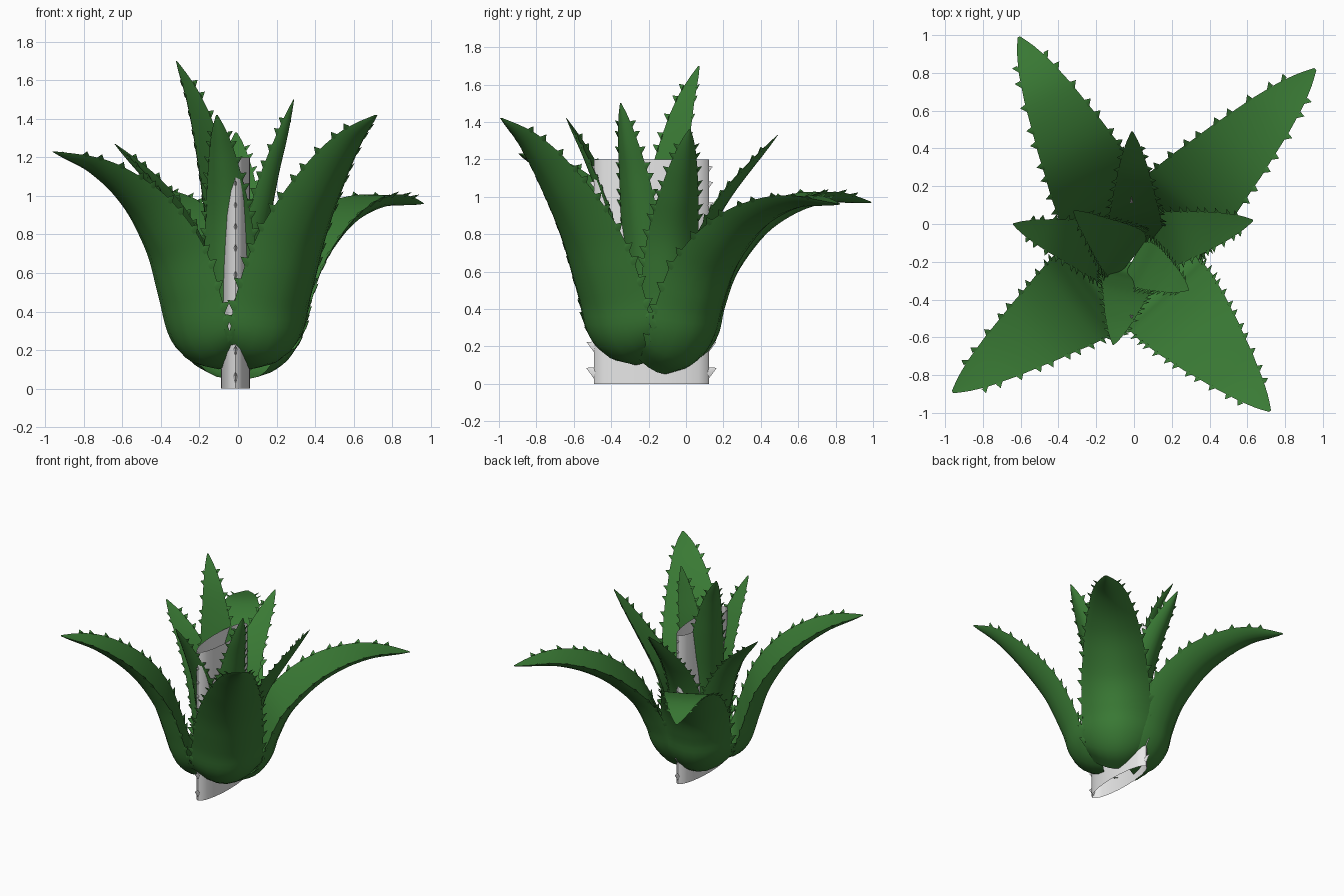
import bpy, bmesh, math
from mathutils import Vector

if "Cube" in bpy.data.objects:
    bpy.data.objects.remove(bpy.data.objects["Cube"])


def material(name, col):
    m = bpy.data.materials.new(name)
    m.diffuse_color = (*col, 1)
    m.use_nodes = True
    m.node_tree.nodes["Principled BSDF"].inputs["Base Color"].default_value = m.diffuse_color
    return m


GREEN = material("leaf green", (0.043, 0.2, 0.036))
GREY = material("pale grey", (0.8, 0.8, 0.8))
UP = Vector((0, 0, 1))


def lerp_table(table, t):
    for (a, va), (b, vb) in zip(table, table[1:]):
        if t <= b:
            return va + (vb - va) * (t - a) / (b - a)
    return table[-1][1]


def smooth_path(pts, n):
    """Catmull-Rom through pts, resampled evenly into n stations."""
    p = [pts[0] * 2 - pts[1]] + pts + [pts[-1] * 2 - pts[-2]]
    dense = []
    for i in range(1, len(p) - 2):
        a, b, c, d = p[i - 1:i + 3]
        for k in range(12):
            t = k / 12
            dense.append(0.5 * (2 * b + (c - a) * t + (2 * a - 5 * b + 4 * c - d) * t * t
                                + (3 * b - a - 3 * c + d) * t ** 3))
    dense.append(pts[-1])
    cum = [0]
    for a, b in zip(dense, dense[1:]):
        cum.append(cum[-1] + (b - a).length)
    out, j = [], 0
    for i in range(n):
        s = cum[-1] * i / (n - 1)
        while j < len(cum) - 2 and cum[j + 1] < s:
            j += 1
        f = (s - cum[j]) / (cum[j + 1] - cum[j])
        out.append(dense[j].lerp(dense[j + 1], f))
    return out


def blade(name, pts, side, half, thick, curl, mat, thorn_ts, thorn_len, power=1.0, tip_cap=True):
    """Leaf swept along pts: convex outside, hollow inside, thorns on both edges."""
    n = 44
    st = smooth_path(pts, n)
    bm = bmesh.new()
    rings, frames = [], []
    vs = [-1, -0.95, -0.82, -0.6, -0.3, 0, 0.3, 0.6, 0.82, 0.95, 1]
    for i, c in enumerate(st):
        t = i / (n - 1)
        tan = (st[min(i + 1, n - 1)] - st[max(i - 1, 0)]).normalized()
        nor = side.cross(tan).normalized()
        h, th = half(t), thick(t)

        def at(v, sg):
            return c + side * v * h + nor * (sg * th / 2 * (1 - v * v) ** power - curl * h * v * v)
        ring = [at(v, 1) for v in vs] + [at(v, -1) for v in vs[-2:0:-1]]
        rings.append([bm.verts.new(p) for p in ring])
        frames.append((c, tan, nor, h))
    m = len(rings[0])
    for a, b in zip(rings, rings[1:]):
        for k in range(m):
            bm.faces.new((a[k], a[(k + 1) % m], b[(k + 1) % m], b[k]))
    if tip_cap:
        bm.faces.new(rings[-1])
    # thorns: flat hooked pyramids leaning towards the tip
    for t in thorn_ts:
        c, tan, nor, h = frames[round(t * (n - 1))]
        for sg in (-1, 1):
            out = (side * sg - nor * 2 * curl).normalized()
            e = c + side * sg * h * 0.96 - nor * curl * h * 0.92
            ln = thorn_len * (1.1 - 0.45 * t)
            tip = bm.verts.new(e + out * ln + tan * ln * 0.55)
            base = [bm.verts.new(e + d) for d in
                    (tan * ln * 0.6, nor * ln * 0.25, -tan * ln * 0.8, -nor * ln * 0.25)]
            for k in range(4):
                bm.faces.new((base[k], base[(k + 1) % 4], tip))
            bm.faces.new(base[::-1])
    bmesh.ops.recalc_face_normals(bm, faces=bm.faces)
    me = bpy.data.meshes.new(name)
    bm.to_mesh(me)
    bm.free()
    ob = bpy.data.objects.new(name, me)
    bpy.context.collection.objects.link(ob)
    me.materials.append(mat)
    bpy.ops.object.select_all(action='DESELECT')
    ob.select_set(True)
    bpy.context.view_layer.objects.active = ob
    bpy.ops.object.shade_smooth_by_angle(angle=math.radians(50))


WIDTH = [(0, .78), (.06, .88), (.14, .97), (.22, 1), (.36, .98), (.5, .89), (.65, .73),
         (.8, .52), (.9, .33), (.96, .17), (1, .03)]


def leaf(name, tip, profile, width, centre=(-.01, -.185)):
    """profile: (distance from centre, height) pairs from base to tip."""
    centre = Vector((*centre, 0))
    rad = Vector((tip[0], tip[1], 0)) - centre
    reach = rad.length
    rad.normalize()
    pts = [centre + rad * r + UP * z for r, z in profile]
    pts.append(centre + rad * reach + UP * tip[2])
    half = lambda t: width / 2 * lerp_table(WIDTH, t)
    ts = [0.12 + 0.061 * k for k in range(14)]
    blade(name, pts, UP.cross(rad), half, lambda t: 0.5 * half(t), 0.28, GREEN,
          ts, 0.035 + 0.03 * width)


# four large outer leaves
front_foot = [(.1, .15), (.23, .19), (.31, .29)]
back_foot = [(.09, .1), (.22, .15), (.31, .27)]
leaf("outer_leaf_front_left", (-.96, -.89, 1.23),
     front_foot + [(.37, .48), (.46, .72), (.64, .96), (.9, 1.14)], .53)
leaf("outer_leaf_front_right", (.72, -.99, 1.42),
     front_foot + [(.36, .46), (.5, .78), (.7, 1.07), (.9, 1.29)], .53)
leaf("outer_leaf_back_right", (.96, .82, .96),
     back_foot + [(.36, .42), (.48, .64), (.74, .86), (1.06, .97)], .52)
leaf("outer_leaf_back_left", (-.61, .99, .97),
     back_foot + [(.35, .42), (.45, .64), (.68, .87), (1.0, .99)], .52)

# four middle leaves
mid = [(.04, .18), (.13, .3), (.18, .5), (.27, .78), (.42, 1.03)]
steep = [(.04, .18), (.11, .3), (.15, .55), (.22, .88), (.34, 1.18)]
leaf("middle_leaf_front", (-.11, -.64, 1.42), steep, .29)
leaf("middle_leaf_left", (-.64, 0, 1.27), mid, .33)
leaf("middle_leaf_right", (.63, .02, 1.36), mid, .31, (0, -.12))
leaf("middle_leaf_back", (-.01, .49, 1.33), mid, .3, (.01, -.185))

# two upright inner leaves
leaf("inner_leaf_tall", (-.32, .07, 1.7),
     [(.03, .25), (.08, .5), (.12, .85), (.2, 1.2), (.29, 1.48)], .31)
leaf("inner_leaf_short", (.29, -.35, 1.5),
     [(.03, .25), (.08, .45), (.13, .75), (.21, 1.08), (.28, 1.3)], .26)

# plain upright grey leaf blank in the middle: an open, straight tube
blade("grey_leaf_blank", [Vector((-.013, -.185, z)) for z in (0, .4, .8, 1.2)],
      Vector((0, 1, 0)), lambda t: .308, lambda t: .15, 0.0, GREY,
      [.05, .16, .27, .38, .49, .6, .7, .79, .88, .95], 0.05, power=0.5, tip_cap=False)
